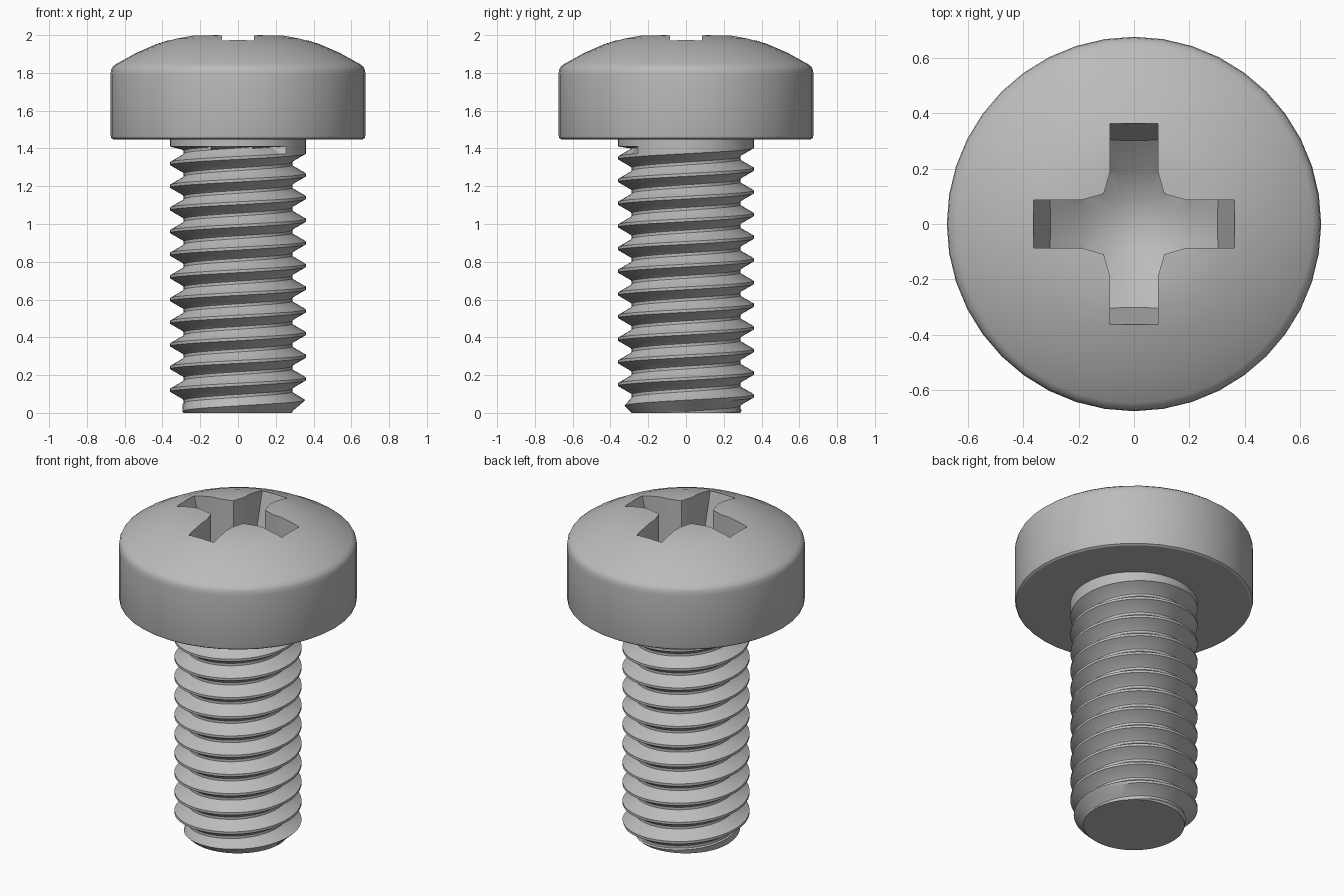
import bpy
import bmesh
from math import sin, cos, pi, tau, radians

if "Cube" in bpy.data.objects:
    bpy.data.objects.remove(bpy.data.objects["Cube"], do_unlink=True)

steel = bpy.data.materials.new("grey_steel")
steel.use_nodes = True
steel.diffuse_color = (0.5, 0.5, 0.5, 1)
steel.node_tree.nodes["Principled BSDF"].inputs["Base Color"].default_value = (0.5, 0.5, 0.5, 1)


def finish(name, bm):
    bmesh.ops.remove_doubles(bm, verts=bm.verts, dist=1e-5)
    bmesh.ops.recalc_face_normals(bm, faces=bm.faces)
    mesh = bpy.data.meshes.new(name)
    bm.to_mesh(mesh)
    bm.free()
    mesh.materials.append(steel)
    obj = bpy.data.objects.new(name, mesh)
    bpy.context.collection.objects.link(obj)
    return obj


def lathe(name, profile, sides):
    bm = bmesh.new()
    rings = [[bm.verts.new((r * cos(tau * i / sides), r * sin(tau * i / sides), z))
              for i in range(sides)] for r, z in profile]
    for low, high in zip(rings, rings[1:]):
        for i in range(sides):
            j = (i + 1) % sides
            bm.faces.new((low[i], low[j], high[j], high[i]))
    bmesh.ops.remove_doubles(bm, verts=bm.verts, dist=1e-5)
    bmesh.ops.dissolve_degenerate(bm, edges=bm.edges, dist=1e-5)
    return finish(name, bm)


def select(obj):
    bpy.ops.object.select_all(action='DESELECT')
    obj.select_set(True)
    bpy.context.view_layer.objects.active = obj


def combine(target, tool, operation):
    mod = target.modifiers.new(operation, 'BOOLEAN')
    mod.operation, mod.object, mod.solver = operation, tool, 'EXACT'
    select(target)
    bpy.ops.object.modifier_apply(modifier=mod.name)
    bpy.data.objects.remove(tool, do_unlink=True)


# Domed pan head
HEAD_BASE = 1.448
head = lathe("head", [(0, HEAD_BASE), (0.66, HEAD_BASE), (0.671, 1.455), (0.675, 1.47),
                      (0.675, 1.79), (0.672, 1.815), (0.663, 1.833), (0.645, 1.847),
                      (0.54, 1.905), (0.43, 1.953), (0.34, 1.981), (0.25, 1.998),
                      (0.12, 2.0), (0, 2.0)], 40)

# Cross recess: four tapered arms whose floor is a shallow bowl
bm = bmesh.new()
bottom, top = [], []
for k in range(4):
    c, s = cos(k * pi / 2), sin(k * pi / 2)
    for ring, z, reach in ((bottom, 1.46, 0.236), (top, 2.05, 0.382)):
        for x, y in ((0.19, -0.086), (reach, -0.086), (reach, 0.086), (0.19, 0.086), (0.109, 0.109)):
            ring.append(bm.verts.new((x * c - y * s, x * s + y * c, z)))
bm.faces.new(bottom)
bm.faces.new(top)
for i in range(len(top)):
    j = (i + 1) % len(top)
    bm.faces.new((bottom[i], bottom[j], top[j], top[i]))
recess = finish("recess_cutter", bm)
bowl = lathe("bowl_cutter", [(0, 1.56), (0.1, 1.575), (0.2, 1.635), (0.3, 1.72),
                             (0.45, 1.85), (0.45, 2.1), (0, 2.1)], 40)
combine(recess, bowl, 'INTERSECT')
combine(head, recess, 'DIFFERENCE')

# Threaded shank: a right-hand helical groove profile, chamfered at the tip
PITCH, MAJOR, THREAD_TOP, SIDES, TURNS = 0.12, 0.36, 1.41, 48, 15
groove = [(0, MAJOR), (0.015, MAJOR), (0.0525, 0.295), (0.06, 0.288),
          (0.075, 0.288), (0.0825, 0.295)]


def shank_point(angle, step):
    turn, index = divmod(step, len(groove))
    offset, r = groove[index]
    z = 0.0525 + PITCH * (angle / tau + turn - 2) + offset
    if z >= THREAD_TOP:
        z, r = THREAD_TOP, MAJOR
    z = max(z, 0)
    r = min(r, 0.287 + z)
    return (r * cos(angle), r * sin(angle), z)


bm = bmesh.new()
columns = []
for i in range(SIDES + 1):
    angle = tau * i / SIDES
    column = [bm.verts.new(shank_point(angle, k)) for k in range(TURNS * len(groove))]
    for r, z in ((MAJOR, HEAD_BASE + 0.01), (0, HEAD_BASE + 0.01)):
        column.append(bm.verts.new((r * cos(angle), r * sin(angle), z)))
    column.insert(0, bm.verts.new((0, 0, 0)))
    columns.append(column)
# The last column repeats the first, one turn further along the thread
steps = len(groove)
first, last = columns[0], columns[-1]
last[1:-2 - steps] = first[1 + steps:-2]
last[-2 - steps:-2] = [first[-3]] * steps
last[0], last[-2], last[-1] = first[0], first[-2], first[-1]
for a, b in zip(columns, columns[1:]):
    for k in range(len(a) - 1):
        corners = list(dict.fromkeys((a[k], b[k], b[k + 1], a[k + 1])))
        if len(corners) > 2:
            bm.faces.new(corners)
bmesh.ops.remove_doubles(bm, verts=bm.verts, dist=1e-5)
bmesh.ops.dissolve_degenerate(bm, edges=bm.edges, dist=1e-5)
bmesh.ops.delete(bm, geom=[v for v in bm.verts if not v.link_faces], context='VERTS')
shank = finish("threaded_shank", bm)

for part in (head, shank):
    select(part)
    bpy.ops.object.shade_smooth_by_angle(angle=radians(28))
